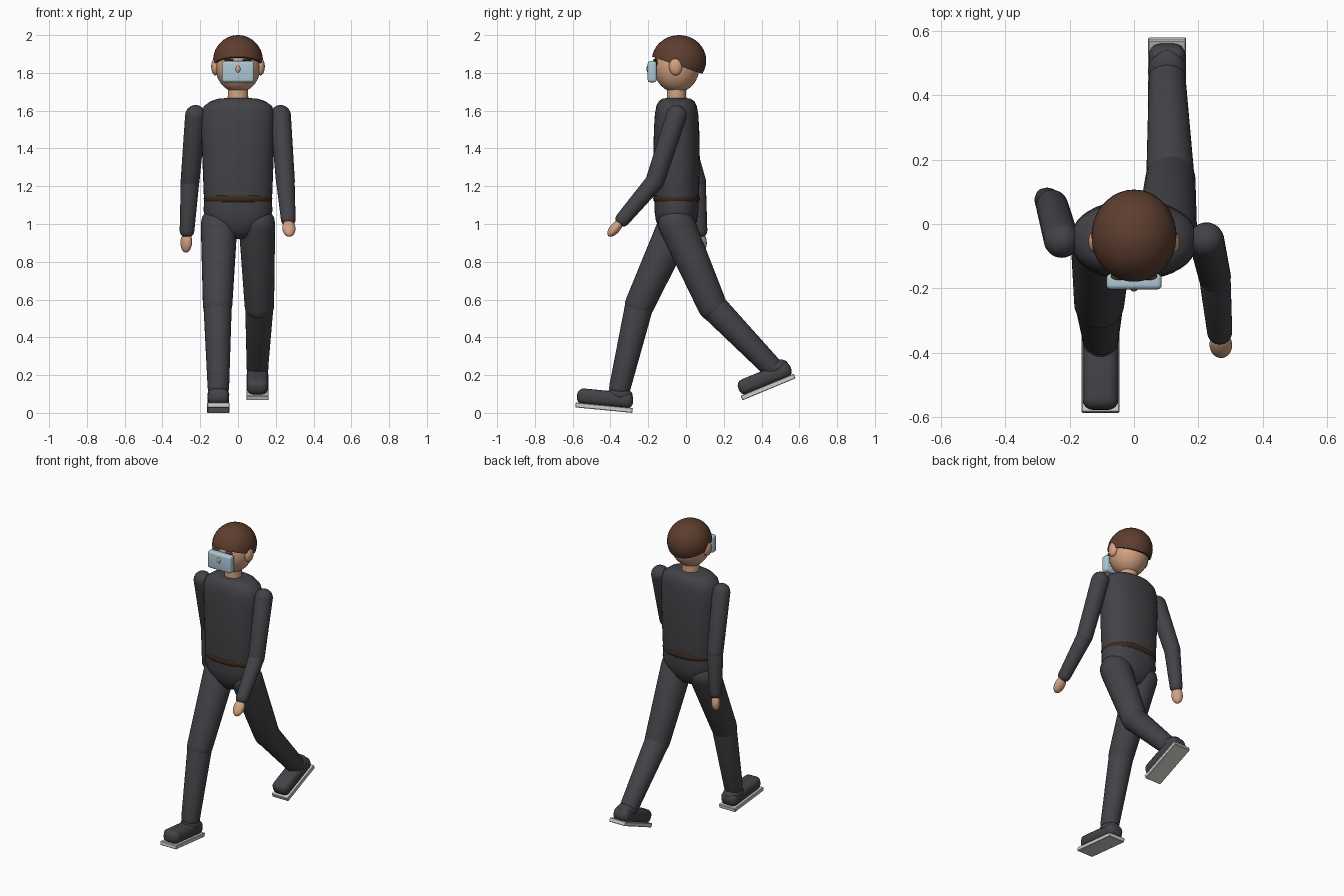
import bpy, bmesh, math
from mathutils import Vector, Matrix

if "Cube" in bpy.data.objects:
    bpy.data.objects.remove(bpy.data.objects["Cube"], do_unlink=True)


def material(name, r, g, b):
    m = bpy.data.materials.new(name)
    m.use_nodes = True
    m.diffuse_color = (r, g, b, 1)
    bsdf = m.node_tree.nodes["Principled BSDF"]
    bsdf.inputs["Base Color"].default_value = (r, g, b, 1)
    bsdf.inputs["Roughness"].default_value = 0.8
    return m


CLOTH = material("charcoal_cloth", 0.056, 0.054, 0.062)
SKIN = material("skin", 0.65, 0.36, 0.22)
HAIR = material("brown_hair", 0.11, 0.047, 0.028)
BELT = material("dark_leather", 0.045, 0.023, 0.012)
VISOR = material("pale_blue", 0.42, 0.58, 0.67)
SOLE = material("light_sole", 0.62, 0.62, 0.58)
DARK = material("dark_eye", 0.02, 0.015, 0.012)
MID_Y = -0.05  # body axis


def finish(name, bm, mat, angle=50):
    bmesh.ops.recalc_face_normals(bm, faces=bm.faces)
    mesh = bpy.data.meshes.new(name)
    bm.to_mesh(mesh)
    bm.free()
    mesh.materials.append(mat)
    ob = bpy.data.objects.new(name, mesh)
    bpy.context.collection.objects.link(ob)
    bpy.ops.object.select_all(action="DESELECT")
    ob.select_set(True)
    bpy.context.view_layer.objects.active = ob
    bpy.ops.object.shade_smooth_by_angle(angle=math.radians(angle))
    return ob


def loft(name, rings, mat, power=2.3, place=Matrix(), n=40):
    """Stack of rounded cross-sections: (height, half width, half depth)."""
    bm = bmesh.new()
    rows = []
    for z, rx, ry in rings:
        row = []
        for i in range(n):
            c, s = math.cos(math.tau * i / n), math.sin(math.tau * i / n)
            x = math.copysign(abs(c) ** (2 / power), c) * rx
            y = math.copysign(abs(s) ** (2 / power), s) * ry
            row.append(bm.verts.new(place @ Vector((x, y, z))))
        rows.append(row)
    for lo, hi in zip(rows, rows[1:]):
        for i in range(n):
            j = (i + 1) % n
            bm.faces.new((lo[i], lo[j], hi[j], hi[i]))
    bm.faces.new(rows[0])
    bm.faces.new(rows[-1])
    return finish(name, bm, mat)


def limb(name, a, b, ra, rb, mat):
    """Tapered tube with round ends between two joints."""
    a, b = Vector(a), Vector(b)
    d = b - a
    place = Matrix.Translation(a) @ d.to_track_quat("Z", "Y").to_matrix().to_4x4()
    steps = [math.radians(t) for t in range(5, 91, 17)]
    rings = [(-ra * math.cos(t), ra * math.sin(t), ra * math.sin(t)) for t in steps]
    rings += [(d.length + rb * math.cos(t), rb * math.sin(t), rb * math.sin(t))
              for t in reversed(steps)]
    return loft(name, rings, mat, 2, place, 28)


def ellipsoid(name, centre, radii, mat, rot=Matrix(), cut=None):
    bm = bmesh.new()
    bmesh.ops.create_uvsphere(bm, u_segments=36, v_segments=22, radius=1)
    bm.transform(Matrix.Translation(centre) @ rot @ Matrix.Diagonal((*radii, 1)))
    if cut:
        point, normal = cut
        geom = bm.verts[:] + bm.edges[:] + bm.faces[:]
        res = bmesh.ops.bisect_plane(bm, geom=geom, plane_co=point,
                                     plane_no=normal, clear_inner=True)
        rim = [e for e in res["geom_cut"] if isinstance(e, bmesh.types.BMEdge)]
        bmesh.ops.edgeloop_fill(bm, edges=rim)
    return finish(name, bm, mat)


def box(name, centre, size, mat, bevel, place=Matrix(), segments=4):
    bm = bmesh.new()
    bmesh.ops.create_cube(bm, size=1)
    bm.transform(Matrix.Translation(centre) @ Matrix.Diagonal((*size, 1)))
    bmesh.ops.bevel(bm, geom=bm.edges[:], offset=bevel, segments=segments,
                    profile=0.5, affect="EDGES")
    bm.transform(place)
    return finish(name, bm, mat, 35)


# Torso, pelvis, belt and neck
axis = Matrix.Translation((0, MID_Y, 0))
loft("torso", [(1.1, .172, .113), (1.15, .181, .119), (1.35, .189, .123),
               (1.5, .195, .12), (1.58, .194, .115), (1.625, .18, .107),
               (1.65, .145, .094), (1.663, .105, .075), (1.667, .06, .05)],
     CLOTH, place=axis)
loft("pelvis", [(.92, .05, .035), (.935, .085, .065), (.97, .125, .092),
                (1.02, .165, .11), (1.07, .183, .117), (1.13, .178, .117)],
     CLOTH, place=axis)
loft("belt", [(1.113, .17, .112), (1.12, .178, .12), (1.135, .182, .124),
              (1.15, .178, .12), (1.157, .17, .112)], BELT, place=axis)
loft("neck", [(1.63, .055, .052), (1.75, .053, .05)], SKIN, 2, axis)

# Head, with hair cut along a line that drops towards the back
ellipsoid("head", (0, MID_Y, 1.832), (.119, .121, .136), SKIN)
ellipsoid("hair", (0, -.037, 1.865), (.132, .144, .135), HAIR,
          cut=(Vector((0, -.055, 1.843)), Vector((0, .34, 1))))
ellipsoid("nose", (0, -.185, 1.82), (.018, .025, .027), SKIN)
box("visor", (0, -.179, 1.806), (.172, .048, .112), VISOR, .014)
for side, s in (("left", 1), ("right", -1)):
    ellipsoid(side + "_ear", (s * .12, -.055, 1.833), (.022, .035, .046), SKIN)
    ellipsoid(side + "_eye", (s * .047, -.155, 1.85), (.016, .014, .016), DARK)
    ellipsoid(side + "_brow", (s * .047, -.162, 1.868), (.025, .012, .007), HAIR)

# Arms: shoulder, elbow, wrist, and the direction of the hand's broad side
arms = {
    "left": ((.225, MID_Y, 1.575), (.251, -.165, 1.225), (.266, -.335, 1.025), 0),
    "right": ((-.225, MID_Y, 1.575), (-.254, .056, 1.225), (-.27, .074, .965), 90),
}
for side, (shoulder, elbow, wrist, turn) in arms.items():
    limb(side + "_upper_arm", shoulder, elbow, .055, .05, CLOTH)
    limb(side + "_forearm", elbow, wrist, .049, .039, CLOTH)
    d = (Vector(wrist) - Vector(elbow)).normalized()
    rot = d.to_track_quat("Z", "Y").to_matrix().to_4x4()
    rot = rot @ Matrix.Rotation(math.radians(turn), 4, "Z")
    ellipsoid(side + "_hand", Vector(wrist) + d * .062, (.035, .027, .055), SKIN, rot)

# Legs: hip, knee, ankle, then the heel's lower edge and the pitch of the foot
legs = {
    "left": ((.1, MID_Y, 1.0), (.113, .14, .565), (.103, .455, .24),
             (.103, .58, .183), 22.5),
    "right": ((-.1, MID_Y, 1.0), (-.108, -.247, .57), (-.104, -.35, .135),
              (-.104, -.284, 0), -5.5),
}
for side, (hip, knee, ankle, heel, pitch) in legs.items():
    limb(side + "_thigh", hip, knee, .097, .078, CLOTH)
    limb(side + "_shin", knee, ankle, .075, .057, CLOTH)
    place = Matrix.Translation(heel) @ Matrix.Rotation(math.radians(pitch), 4, "X")
    box(side + "_sole", (0, -.152, .013), (.118, .304, .026), SOLE, .003, place, 1)
    box(side + "_shoe", (0, -.151, .062), (.113, .298, .084), CLOTH, .034, place)
    ellipsoid(side + "_shoe_cuff", place @ Vector((0, -.075, .09)),
              (.058, .068, .04), CLOTH, Matrix.Rotation(math.radians(pitch), 4, "X"))
